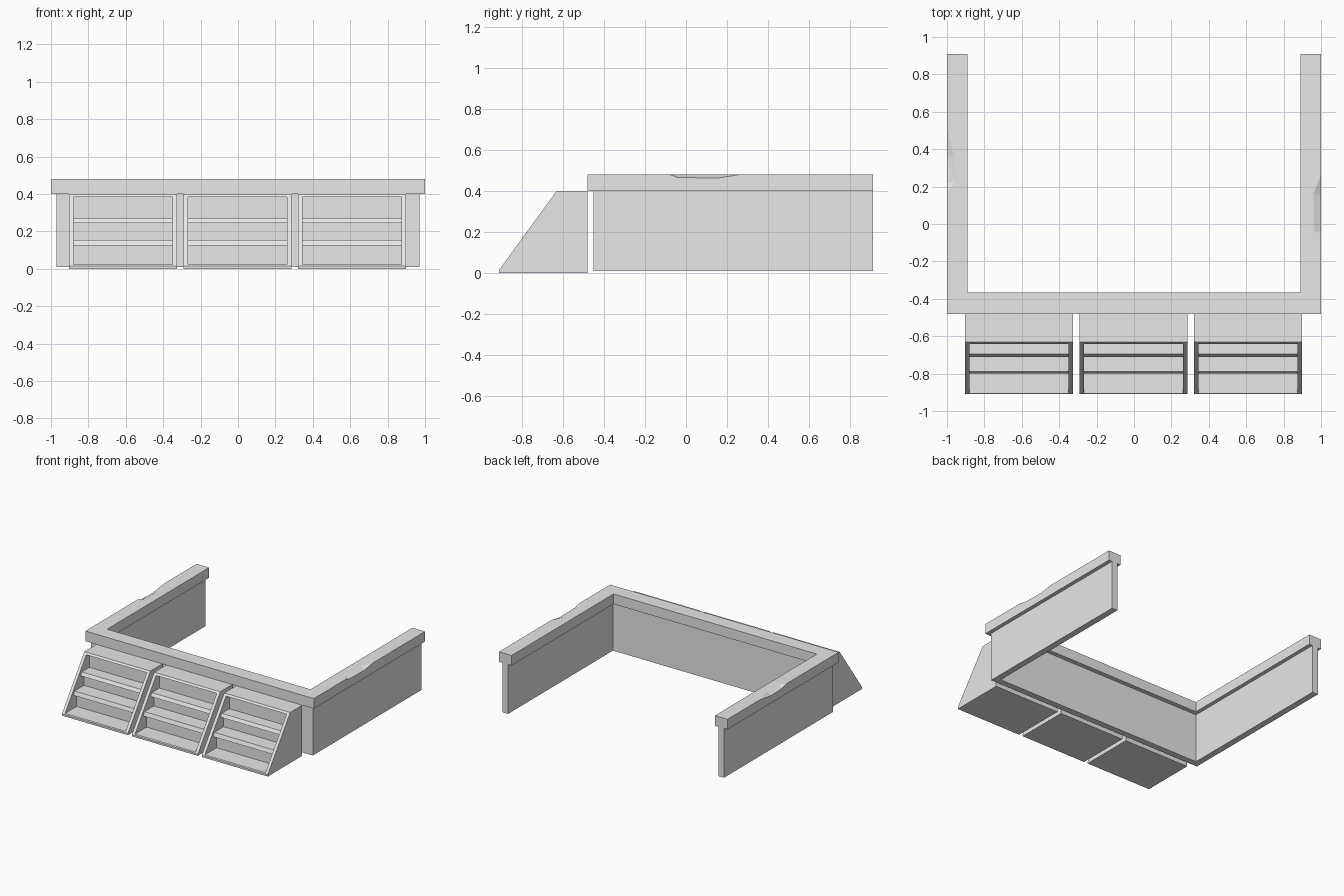
import bpy, bmesh
from mathutils import Vector

cube = bpy.data.objects.get("Cube")
if cube:
    bpy.data.objects.remove(cube, do_unlink=True)

grey = bpy.data.materials.new("plain_grey")
grey.use_nodes = True
colour = (0.8, 0.8, 0.8, 1)
grey.diffuse_color = colour
grey.node_tree.nodes["Principled BSDF"].inputs["Base Color"].default_value = colour


def prism(bm, outline, direction):
    """Extrude a closed outline of 3D points along a direction."""
    face = bm.faces.new([bm.verts.new(p) for p in outline])
    new = bmesh.ops.extrude_face_region(bm, geom=[face])["geom"]
    verts = [v for v in new if isinstance(v, bmesh.types.BMVert)]
    bmesh.ops.translate(bm, verts=verts, vec=Vector(direction))


def finish(bm, name):
    bmesh.ops.recalc_face_normals(bm, faces=bm.faces)
    mesh = bpy.data.meshes.new(name)
    bm.to_mesh(mesh)
    bm.free()
    mesh.materials.append(grey)
    obj = bpy.data.objects.new(name, mesh)
    bpy.context.collection.objects.link(obj)
    return obj


def u_shape(name, outer, inner, front, inner_front, bottom, top, back=0.91):
    """U-shaped slab, open at the back."""
    half = [(outer, front), (outer, back), (inner, back), (inner, inner_front)]
    outline = half + [(-x, y) for x, y in reversed(half)]
    bm = bmesh.new()
    prism(bm, [(x, y, bottom) for x, y in outline], (0, 0, top - bottom))
    return finish(bm, name)


# Counter walls and the overhanging top
u_shape("counter_walls", 0.97, 0.92, -0.45, -0.4, 0.01, 0.4)
counter_top = u_shape("counter_top", 1, 0.89, -0.48, -0.365, 0.4, 0.48)


# Worn chips along the outer edges of the top
def chip(points, side):
    bm = bmesh.new()
    for x, y, z in points:
        bm.verts.new((side * x, y, z))
        bm.verts.new((side * (x + 0.05), y, z + 0.05))
    bmesh.ops.convex_hull(bm, input=bm.verts)
    cutter = finish(bm, "chip_cutter")
    cutter.hide_render = True
    mod = counter_top.modifiers.new("chip", "BOOLEAN")
    mod.operation = "DIFFERENCE"
    mod.solver = "EXACT"
    mod.object = cutter
    bpy.context.view_layer.objects.active = counter_top
    bpy.ops.object.modifier_apply(modifier=mod.name)
    bpy.data.objects.remove(cutter, do_unlink=True)


chip([(1, 0.26, 0.48), (1, 0.155, 0.463), (1, -0.04, 0.466), (1, -0.08, 0.48),
      (0.96, 0.165, 0.48), (0.965, -0.04, 0.48)], 1)
chip([(1, 0.51, 0.48), (1, 0.36, 0.46), (1, 0.22, 0.465), (1, 0.17, 0.48),
      (0.96, 0.36, 0.48), (0.96, 0.22, 0.48)], -1)

# Display racks: sloping side panels with stepped shelves between them
SIDE = [(-0.48, 0), (-0.91, 0), (-0.91, 0.015), (-0.63, 0.4), (-0.48, 0.4)]
STEPS = [(-0.48, 0), (-0.91, 0), (-0.91, 0.015), (-0.905, 0.022),
         (-0.76, 0.022), (-0.76, 0.125), (-0.8, 0.125), (-0.788, 0.155),
         (-0.67, 0.155), (-0.67, 0.245), (-0.71, 0.245), (-0.695, 0.27),
         (-0.6, 0.27), (-0.6, 0.385), (-0.641, 0.385), (-0.63, 0.4), (-0.48, 0.4)]
WIDTH, PANEL = 0.578, 0.024

for name, centre in (("right", -0.615), ("middle", -0.003), ("left", 0.609)):
    start = centre - WIDTH / 2
    bm = bmesh.new()
    for profile, x, width in ((SIDE, start, PANEL),
                              (STEPS, start + PANEL, WIDTH - 2 * PANEL),
                              (SIDE, start + WIDTH - PANEL, PANEL)):
        prism(bm, [(x, y, z) for y, z in profile], (width, 0, 0))
    finish(bm, name + "_display_rack")
